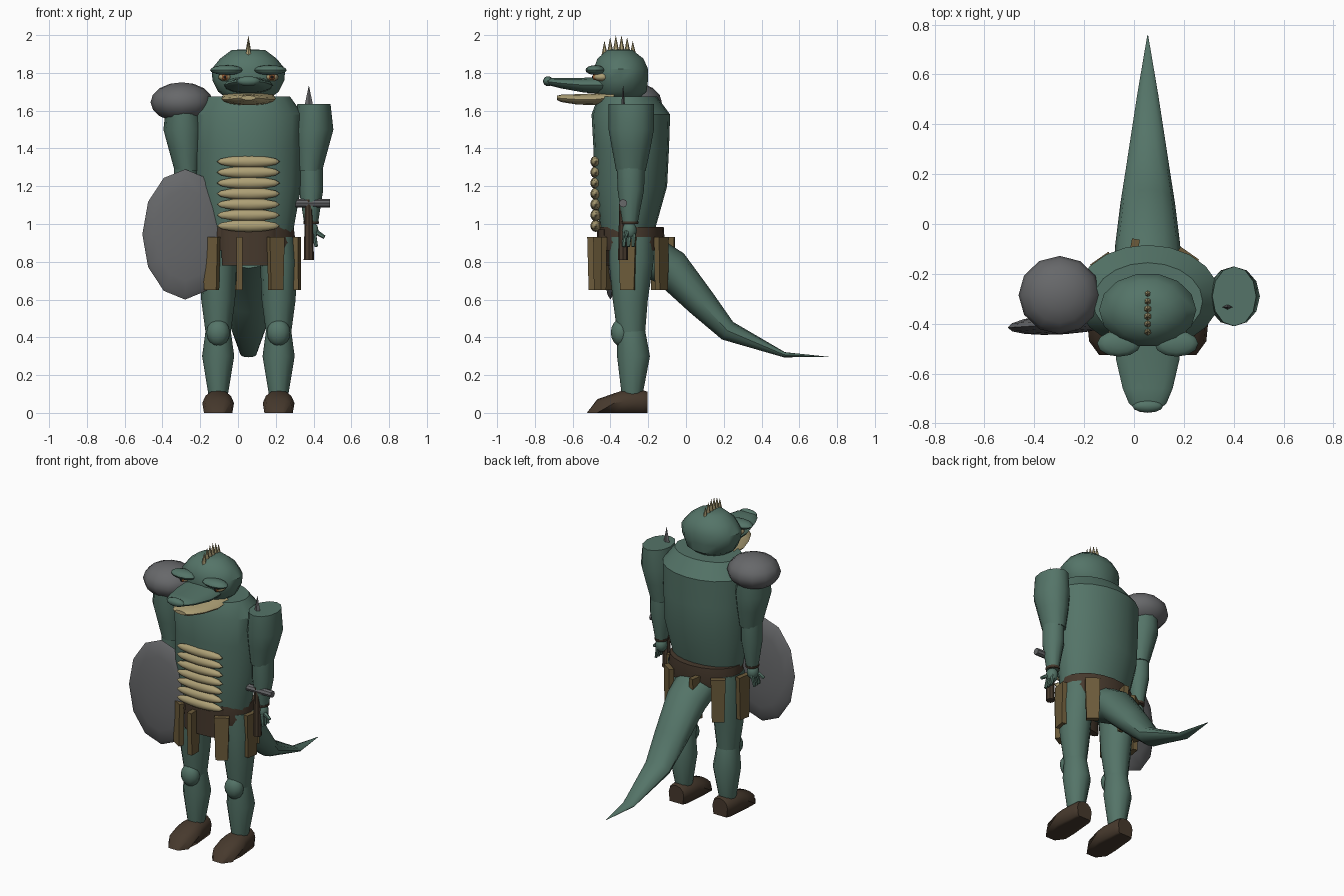
import bpy, bmesh, math
from mathutils import Vector, Matrix

CX = 0.055  # body centre line


def material(name, rgb):
    m = bpy.data.materials.new(name)
    m.diffuse_color = (*rgb, 1)
    return m


GREEN = material("green skin", (0.089, 0.175, 0.138))
CREAM = material("cream scales", (0.42, 0.35, 0.18))
GREY = material("grey metal", (0.135, 0.138, 0.144))
BROWN = material("brown leather", (0.062, 0.041, 0.026))
TAN = material("tan straps", (0.15, 0.105, 0.043))
ORANGE = material("orange eye", (0.30, 0.10, 0.03))
BLACK = material("black pupil", (0.01, 0.01, 0.01))


def finish(name, bm, mat, angle=40):
    bmesh.ops.recalc_face_normals(bm, faces=bm.faces)
    me = bpy.data.meshes.new(name)
    bm.to_mesh(me)
    bm.free()
    me.materials.append(mat)
    me.shade_smooth()
    me.set_sharp_from_angle(angle=math.radians(angle))
    ob = bpy.data.objects.new(name, me)
    bpy.context.collection.objects.link(ob)
    return ob


def loft(name, mat, rings, n=14, angle=40):
    """Skin a list of (centre, u radius vector, v radius vector) rings."""
    bm = bmesh.new()
    loops = []
    for c, u, v in rings:
        c, u, v = Vector(c), Vector(u), Vector(v)
        loops.append([bm.verts.new(c + u * math.cos(2 * math.pi * i / n)
                                   + v * math.sin(2 * math.pi * i / n)) for i in range(n)])
    for a, b in zip(loops, loops[1:]):
        for i in range(n):
            j = (i + 1) % n
            bm.faces.new((a[i], a[j], b[j], b[i]))
    bm.faces.new(loops[0])
    bm.faces.new(loops[-1])
    return finish(name, bm, mat, angle)


def column(name, mat, x, rings, n=14, angle=40):
    """Upright loft from (z, x offset, y, x radius, y radius)."""
    return loft(name, mat, [((x + dx, y, z), (rx, 0, 0), (0, ry, 0))
                            for z, dx, y, rx, ry in rings], n, angle)


def lengthwise(name, mat, rings, n=14):
    """Front to back loft from (y, z, x radius, z radius)."""
    return loft(name, mat, [((CX, y, z), (rx, 0, 0), (0, 0, rz)) for y, z, rx, rz in rings], n)


def ball(name, mat, c, r, seg=12, rings=8, rot=Matrix(), angle=40):
    bm = bmesh.new()
    bmesh.ops.create_uvsphere(bm, u_segments=seg, v_segments=rings, radius=1,
                              matrix=Matrix.Translation(c) @ rot @ Matrix.Diagonal((*r, 1)))
    return finish(name, bm, mat, angle)


def rod(name, mat, a, b, r1, r2, n=8):
    a, b = Vector(a), Vector(b)
    d = b - a
    bm = bmesh.new()
    bmesh.ops.create_cone(bm, cap_ends=True, segments=n, radius1=r1, radius2=r2, depth=d.length,
                          matrix=Matrix.Translation((a + b) / 2)
                          @ d.to_track_quat('Z', 'Y').to_matrix().to_4x4())
    return finish(name, bm, mat)


# Torso and tail
column("torso", GREEN, CX, [(0.95, 0, -0.31, 0.235, 0.14), (1.2, 0, -0.295, 0.28, 0.195),
                            (1.4, 0, -0.29, 0.285, 0.2), (1.58, 0, -0.292, 0.288, 0.208),
                            (1.675, 0, -0.31, 0.22, 0.155)], 20, 30)
tail = [(-0.24, 0.86, 0.14, 0.11), (-0.08, 0.765, 0.13, 0.105), (0.08, 0.585, 0.11, 0.08),
        (0.22, 0.435, 0.088, 0.055), (0.52, 0.308, 0.042, 0.014), (0.755, 0.296, 0.002, 0.001)]
tail_rings = []
for i, (y, z, rx, r) in enumerate(tail):
    p, q = tail[max(i - 1, 0)], tail[min(i + 1, len(tail) - 1)]
    d = Vector((0, q[0] - p[0], q[1] - p[1])).normalized()
    tail_rings.append(((CX, y, z), (rx, 0, 0), (0, -d.z * r, d.y * r)))
loft("tail", GREEN, tail_rings, 12)

# Belly plates
for i in range(7):
    ball("belly_plate", CREAM, (CX, -0.477, 0.99 + 0.0567 * i), (0.168, 0.032, 0.029),
         rot=Matrix.Rotation(math.pi / 2, 4, 'X'))

# Head, jaws and nose
column("head", GREEN, CX, [(1.655, 0, -0.35, 0.10, 0.09), (1.70, 0, -0.345, 0.16, 0.14),
                           (1.76, 0, -0.345, 0.19, 0.147), (1.82, 0, -0.345, 0.195, 0.148),
                           (1.875, 0, -0.347, 0.15, 0.125), (1.92, 0, -0.35, 0.09, 0.07),
                           (1.925, 0, -0.35, 0.03, 0.03)])
lengthwise("upper_jaw", GREEN, [(-0.40, 1.735, 0.13, 0.05), (-0.54, 1.735, 0.128, 0.04),
                                (-0.66, 1.745, 0.1, 0.028), (-0.72, 1.752, 0.075, 0.02),
                                (-0.74, 1.752, 0.05, 0.012)])
lengthwise("lower_jaw", CREAM, [(-0.38, 1.67, 0.145, 0.035), (-0.48, 1.66, 0.142, 0.032),
                                (-0.58, 1.66, 0.11, 0.028), (-0.66, 1.665, 0.07, 0.02),
                                (-0.682, 1.668, 0.04, 0.012)])
ball("nose", GREEN, (CX, -0.73, 1.756), (0.062, 0.027, 0.026))

# Brows and eyes
for s in (-1, 1):
    ball("brow", GREEN, (CX + s * 0.115, -0.48, 1.815), (0.088, 0.052, 0.026))
    ball("eye", CREAM, (CX + s * 0.125, -0.447, 1.778), (0.034, 0.044, 0.022))
    ball("iris", ORANGE, (CX + s * 0.125, -0.481, 1.778), (0.017, 0.014, 0.017))
    ball("pupil", BLACK, (CX + s * 0.125, -0.492, 1.778), (0.008, 0.006, 0.009))

# Head crest spikes
for i in range(6):
    t = (i - 2.5) / 2.5
    y = -0.355 + 0.075 * t
    top = 2.0 - 0.03 * t * t
    rod("crest_spike", CREAM, (CX, y, 1.89 - 0.02 * t * t), (CX, y - 0.002, top), 0.022, 0.0, 6)

# Legs, knees, boots, arms and hands
for s in (-1, 1):
    x = CX + s * 0.16
    column("thigh", GREEN, x, [(0.93, -s * 0.01, -0.29, 0.1, 0.12), (0.8, 0, -0.29, 0.098, 0.118),
                               (0.6, 0, -0.295, 0.09, 0.093), (0.42, 0, -0.29, 0.066, 0.073)], 12)
    column("calf", GREEN, x, [(0.44, 0, -0.29, 0.066, 0.073), (0.3, 0, -0.278, 0.085, 0.087),
                              (0.1, 0, -0.285, 0.052, 0.056)], 12)
    ball("knee", GREEN, (x, -0.345, 0.425), (0.062, 0.053, 0.072))
    lengthwise_boot = [(-0.525, 0.03, 0.035, 0.02), (-0.47, 0.036, 0.075, 0.036),
                       (-0.38, 0.052, 0.084, 0.052), (-0.33, 0.06, 0.078, 0.06),
                       (-0.23, 0.06, 0.068, 0.06), (-0.205, 0.058, 0.055, 0.055)]
    boot = lengthwise("boot", BROWN, lengthwise_boot, 12)
    for v in boot.data.vertices:  # flatten the sole, widen it
        v.co.x += x - CX
        if v.co.z < 0.05:
            v.co.z = 0.0
    a = CX + s * 0.34
    column("upper_arm", GREEN, a, [(1.635, s * 0.007, -0.29, 0.088, 0.12),
                                   (1.5, s * 0.005, -0.29, 0.105, 0.12),
                                   (1.4, -s * 0.005, -0.29, 0.088, 0.102),
                                   (1.28, -s * 0.015, -0.292, 0.065, 0.078)], 12)
    column("forearm", GREEN, a, [(1.3, -s * 0.008, -0.292, 0.062, 0.074),
                                 (1.18, -s * 0.008, -0.292, 0.064, 0.07),
                                 (1.0, -s * 0.008, -0.297, 0.036, 0.04)], 12)
    column("wrist_band", BROWN, a, [(1.0, -s * 0.008, -0.297, 0.04, 0.044),
                                    (1.014, -s * 0.008, -0.297, 0.042, 0.046)], 12)
    ball("hand", GREEN, (a - s * 0.005, -0.3, 0.965), (0.038, 0.04, 0.048), 10, 6)
    for k in (-1, 0, 1):
        rod("finger", GREEN, (a + s * 0.005, -0.3 + 0.022 * k, 0.95),
            (a + s * 0.02, -0.305 + 0.025 * k, 0.88), 0.014, 0.009, 6)
    rod("thumb", GREEN, (a, -0.31, 0.97), (a + s * 0.062, -0.32, 0.93), 0.015, 0.01, 6)

# Belt with front flap
column("belt", BROWN, CX, [(0.86, 0, -0.29, 0.245, 0.17), (0.9, 0, -0.29, 0.25, 0.178),
                           (0.985, 0, -0.29, 0.24, 0.172)], 20)
column("belt_flap", BROWN, CX, [(0.78, 0, -0.435, 0.14, 0.035), (0.97, 0, -0.435, 0.145, 0.035)], 12)

# Hanging straps: x, y, yaw in degrees
for x, y, yaw in ((0.2, -0.455, 30), (0.008, -0.478, 90), (-0.14, -0.42, -30), (-0.22, -0.28, 80),
                  (0.31, -0.31, 80), (0.215, -0.13, -35), (0.0, -0.105, 80), (-0.13, -0.15, 35)):
    bm = bmesh.new()
    bmesh.ops.create_cube(bm, size=1)
    for v in bm.verts:
        low = v.co.z < 0
        v.co = Vector((v.co.x * (0.075 if low else 0.09), v.co.y * 0.032,
                       0.65 if low else 0.93))
    bm.transform(Matrix.Translation((x, y, 0)) @ Matrix.Rotation(math.radians(yaw), 4, 'Z'))
    finish("hanging_strap", bm, TAN)

# Shoulder pad and shield
ball("shoulder_pad", GREY, (-0.298, -0.285, 1.645), (0.165, 0.157, 0.105), 12, 8)
ball("shield", GREY, (-0.28, -0.4, 0.945), (0.227, 0.345, 0.042), 12, 8,
     Matrix.Rotation(math.pi / 2, 4, 'X') @ Matrix.Rotation(math.radians(4), 4, 'Y'))

# Sword held upright
SX, SY = 0.375, -0.333
rod("sword_grip", BROWN, (SX, SY, 0.81), (SX, SY, 1.13), 0.027, 0.02)
rod("sword_guard", GREY, (SX - 0.09, SY, 1.11), (SX + 0.112, SY, 1.11), 0.022, 0.022)
column("sword_blade", GREY, SX, [(1.12, 0, SY, 0.024, 0.01), (1.63, 0, SY, 0.022, 0.01),
                                 (1.73, 0, SY, 0.001, 0.001)], 4)
